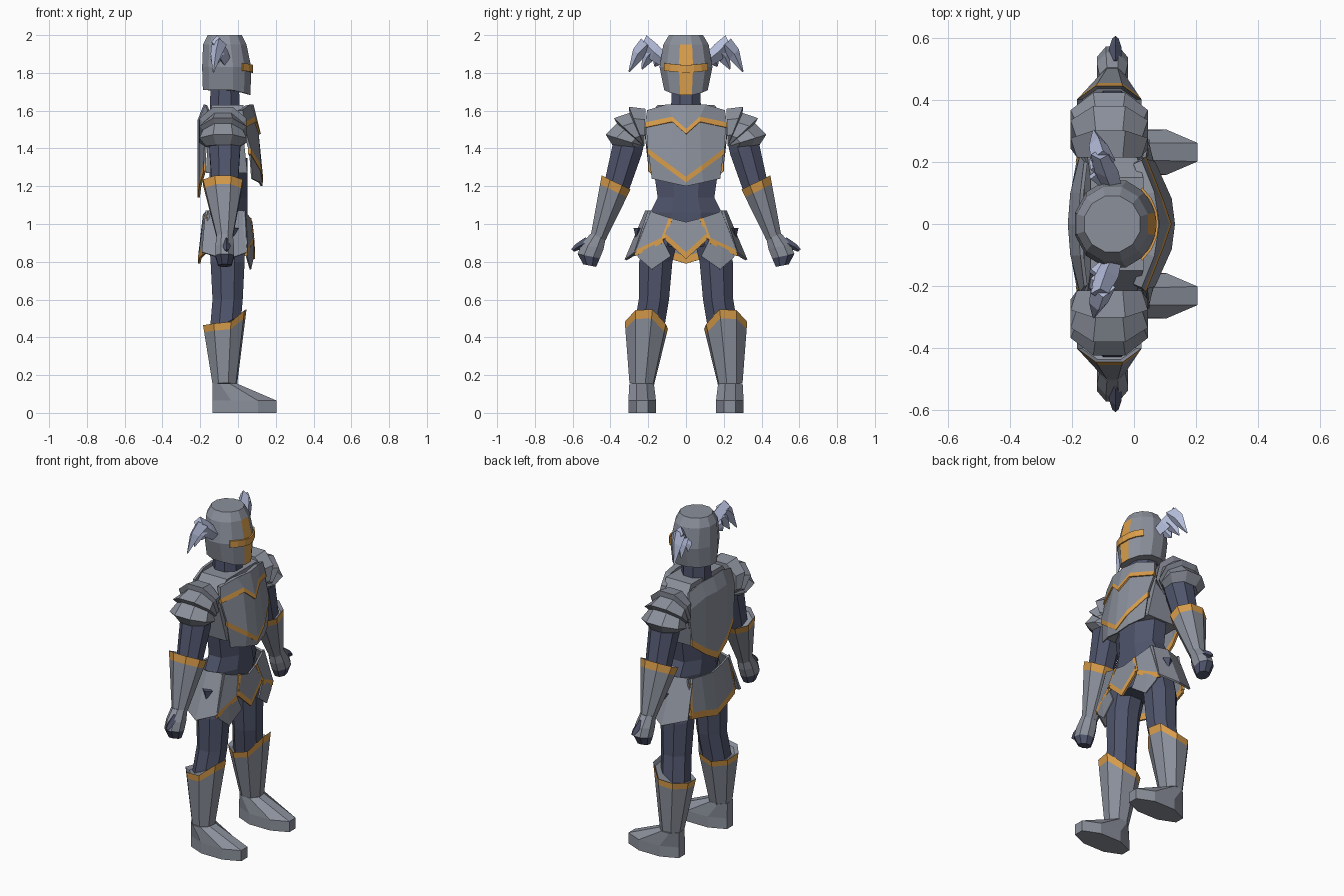
import bpy, bmesh
from math import cos, sin, pi, sqrt, tau
from mathutils import Vector

cube = bpy.data.objects.get("Cube")
if cube:
    bpy.data.objects.remove(cube)


def material(name, red, green, blue):
    colour = (red, green, blue, 1)
    made = bpy.data.materials.new(name)
    made.use_nodes = True
    made.diffuse_color = colour
    made.node_tree.nodes["Principled BSDF"].inputs["Base Color"].default_value = colour
    return made


steel = material("steel grey", .26, .28, .33)
gold = material("gold trim", .7, .34, .07)
cloth = material("dark blue cloth", .08, .09, .15)
feather = material("pale blue feather", .46, .51, .71)


def finish(name, bm, materials, mirror=True, thickness=0):
    bmesh.ops.recalc_face_normals(bm, faces=bm.faces)
    mesh = bpy.data.meshes.new(name)
    bm.to_mesh(mesh)
    bm.free()
    for entry in materials:
        mesh.materials.append(entry)
    part = bpy.data.objects.new(name, mesh)
    bpy.context.collection.objects.link(part)
    if mirror:
        part.modifiers.new("Mirror", "MIRROR").use_axis = (False, True, False)
    if thickness:
        solid = part.modifiers.new("Solidify", "SOLIDIFY")
        solid.thickness = thickness
        solid.offset = 0
    return part


def ring(sides, phase, tilt, lift, y, z, width, depth=None, x=-.07):
    """Cross-section around (x, y, z); tilt turns it outwards, lift raises its front."""
    points = []
    scale = 1 / cos(pi * phase / sides)
    for i in range(sides):
        angle = tau * (i + phase / 2) / sides
        along = (depth or width) * cos(angle) * scale
        across = width * sin(angle) * scale
        raised = lift * max(0, cos(angle)) ** 2
        points.append(Vector((x + along, y + across * cos(tilt), z + across * sin(tilt) + raised)))
    return points


def skin(name, rings, main, end=None, trim=0, mirror=True):
    """Join rings; trim is the gold share of the first gap, end colours the last gap."""
    bm = bmesh.new()
    if trim:
        rings.insert(1, [a.lerp(b, trim) for a, b in zip(rings[0], rings[1])])
    loops = [[bm.verts.new(point) for point in points] for points in rings]
    last = len(loops) - 2
    for gap, (upper, lower) in enumerate(zip(loops, loops[1:])):
        for i in range(len(upper)):
            face = bm.faces.new((upper[i - 1], upper[i], lower[i], lower[i - 1]))
            face.material_index = int(bool(trim and gap == 0 or end and gap == last))
    opening = bm.faces.new(loops[0])
    bm.faces.new(loops[-1]).material_index = int(bool(end))
    if trim:
        # Sink the rim so that the limb sits inside it
        bmesh.ops.recalc_face_normals(bm, faces=bm.faces)
        bmesh.ops.inset_individual(bm, faces=[opening], thickness=.02, depth=-.02)
    return finish(name, bm, [main, end or gold], mirror)


def loft(name, main, stations, sides=8, phase=1, tilt=0, lift=0, **options):
    rings = [ring(sides, phase, tilt, 0 if i else lift, *s) for i, s in enumerate(stations)]
    return skin(name, rings, main, **options)


def sheet(name, surface, rows, main=steel, trim=0, thickness=.012):
    """Thin plate laid on a surface rule, with an optional gold lower edge."""
    bm = bmesh.new()
    rows = list(rows)
    if trim:
        rows.append([(u, v - trim) for u, v in rows[-1]])
    grid = [[bm.verts.new(surface(u, v)) for u, v in row] for row in rows]
    for gap, (upper, lower) in enumerate(zip(grid, grid[1:])):
        for i in range(len(upper) - 1):
            face = bm.faces.new((upper[i], upper[i + 1], lower[i + 1], lower[i]))
            face.material_index = int(bool(trim and gap == len(grid) - 2))
    finish(name, bm, [main, gold], True, thickness)


# Surface rules for the plates
def visor(y, z):
    return (.136 * sqrt(1 - (y / .146) ** 2) - .06, y, z)


def chest_front(y, z):
    return (.125 - 1.6 * y * y - .25 * max(0, z - 1.4), y, z)


def chest_back(y, z):
    return (.8 * y * y + .4 * max(0, z - 1.55) - .208, y, z)


def skirt_front(y, z):
    return (.085 - .6 * y * y - .25 * max(0, z - .95), y, z)


def skirt_back(y, z):
    return (-.12 - skirt_front(y, z)[0], y, z)


def skirt_side(x, z):
    return (x, .21 + .42 * (1.07 - z) - 3 * (x + .06) ** 2, z)


# Helmet with a gold cross on its front
helmet = loft("helmet", steel, [(0, 1.71, .115, .126, -.06), (0, 1.83, .14, .13, -.06),
                                (0, 1.95, .12, .115), (0, 2, .09)],
              sides=12, lift=-.03, mirror=False)
for face in helmet.data.polygons:
    spot = face.center
    face.material_index = int(abs(spot.y) < .02 and spot.x > 0 and spot.z < 1.96)
sheet("visor_bar", visor, [[(y, top + y / 10) for y in (0, .04, .08, .115)]
                           for top in (1.84, 1.8)], main=gold, thickness=.008)
loft("neck", cloth, [(0, 1.58, .08), (0, 1.74, .075)], mirror=False)

# Helmet wings: a stem with three hanging feathers
loft("wing_stem", feather, [(.12, 1.87, .035, .03), (.17, 1.91, .045, .04, -.09),
                            (.225, 1.965, .038, .03, -.11)], sides=4, phase=0, tilt=2)
for i in range(3):
    loft("wing_feather", feather, [(.205 - .03 * i, 1.95 - .03 * i, .046, .04, -.1),
                                   (.255 - .05 * i, 1.9 - .015 * i, .036, .03, -.115),
                                   (.302 - .068 * i, 1.805 + .015 * i, .004, .004, -.13)],
         sides=4, phase=0, tilt=.8)

# Torso core
loft("waist", cloth, [(0, .88, .15, .09, -.05), (0, 1.06, .19, .1, -.05),
                      (0, 1.14, .15, .1, -.05), (0, 1.35, .18, .1, -.05)], mirror=False)
loft("chest", steel, [(0, 1.27, .18, .11, -.06), (0, 1.45, .215, .095, -.065),
                      (0, 1.55, .215, .08), (0, 1.63, .15, .085, -.055)], sides=4, mirror=False)

# Chest armour
shoulder_line = [(0, 1.63), (.1, 1.63), (.2, 1.6)]
neckline = [(0, 1.5), (.07, 1.565), (.21, 1.535)]
rib_line = [(0, 1.25), (.08, 1.31), (.2, 1.4)]
sheet("collar_plate", chest_front, [shoulder_line, neckline], trim=.027, thickness=.03)
sheet("breastplate", chest_front, [neckline, rib_line], trim=.03, thickness=.015)
sheet("belly_plate", chest_front, [rib_line, [(0, 1.2), (.09, 1.22), (.18, 1.24)]], thickness=.008)
sheet("back_plate", chest_back, [shoulder_line, [(0, 1.55), (.1, 1.55), (.22, 1.5)],
                                 [(0, 1.18), (.1, 1.24), (.2, 1.32)]], trim=.04)

# Skirt plates around the hips
sheet("front_skirt", skirt_front, [[(0, 1.01), (.08, 1.03)], [(0, .85), (.11, .95)]], trim=.035)
sheet("thigh_plate", skirt_front, [[(.08, 1.03), (.2, 1.07)], [(.12, .93), (.27, .86)]], trim=.03)
sheet("thigh_plate_trim", skirt_front, [[(.07, 1.03), (.09, 1.03)], [(.11, .92), (.13, .92)]],
      main=gold, thickness=.018)
sheet("thigh_plate_tip", skirt_front, [[(.12, .91), (.19, .88), (.26, .84)],
                                       [(.08, .83), (.18, .76), (.25, .82)]], thickness=.008)
sheet("side_skirt", skirt_side, [[(.04, 1.07), (-.06, 1.07), (-.17, 1.07)],
                                 [(.05, .85), (-.06, .81), (-.19, .85)]])
sheet("back_skirt", skirt_back, [[(0, 1.05), (.1, 1.06), (.2, 1.07)],
                                 [(0, .83), (.1, .86), (.21, .88)]], trim=.04)
sheet("back_skirt_trim", skirt_back, [[(.18, 1.05), (.195, 1.05)], [(.2, .86), (.215, .86)]],
      main=gold, thickness=.016)
loft("hip_clasp", cloth, [(.252, .98, .026, .035, -.03), (.262, .93, .005, .005, -.03)],
     sides=4, phase=0)

# Shoulder armour: three flaring lames fanned around the armpit
lames = []
for i in range(3):
    for turn, reach, depth in ((0, .1, .105), (.4, .113, .125)):
        angle = 1.6 - .45 * i - turn
        y, z = .22 + reach * cos(angle), 1.41 + reach * sin(angle)
        lames.append(ring(8, 1, angle, 0, y, z, reach * (1 - .05 * i), depth, -.08))
lames.append(ring(8, 1, .1, 0, .31, 1.41, .08, .09, -.08))
skin("shoulder_armour", lames, steel)

# Arms
loft("upper_arm", cloth, [(.29, 1.47, .078), (.31, 1.4, .082), (.37, 1.19, .068)], tilt=.4)
loft("forearm_guard", steel, [(.37, 1.22, .085, .105, -.08), (.465, .93, .042)], tilt=.45, trim=.15)
loft("hand", steel, [(.465, .94, .042), (.495, .88, .06, .05), (.515, .83, .06, .05),
                     (.51, .78, .035)], tilt=.2, end=cloth)
loft("thumb", cloth, [(.51, .91, .03, .02, -.06), (.57, .88, .02, .02, -.06),
                      (.6, .86, .01, .01, -.06)], sides=4, phase=0, tilt=.7)

# Legs
loft("thigh", cloth, [(.12, .95, .085, .095, -.06), (.16, .8, .088, .09, -.055),
                      (.17, .6, .08, .08, -.055), (.2, .42, .08)])
loft("shin_guard", steel, [(.21, .46, .115), (.235, .15, .065)],
     phase=-.7, tilt=.13, lift=.1, trim=.12)
loft("foot", steel, [(.232, 0, .073, .17, .035), (.232, .065, .073, .17, .035),
                     (.235, .155, .065)])
